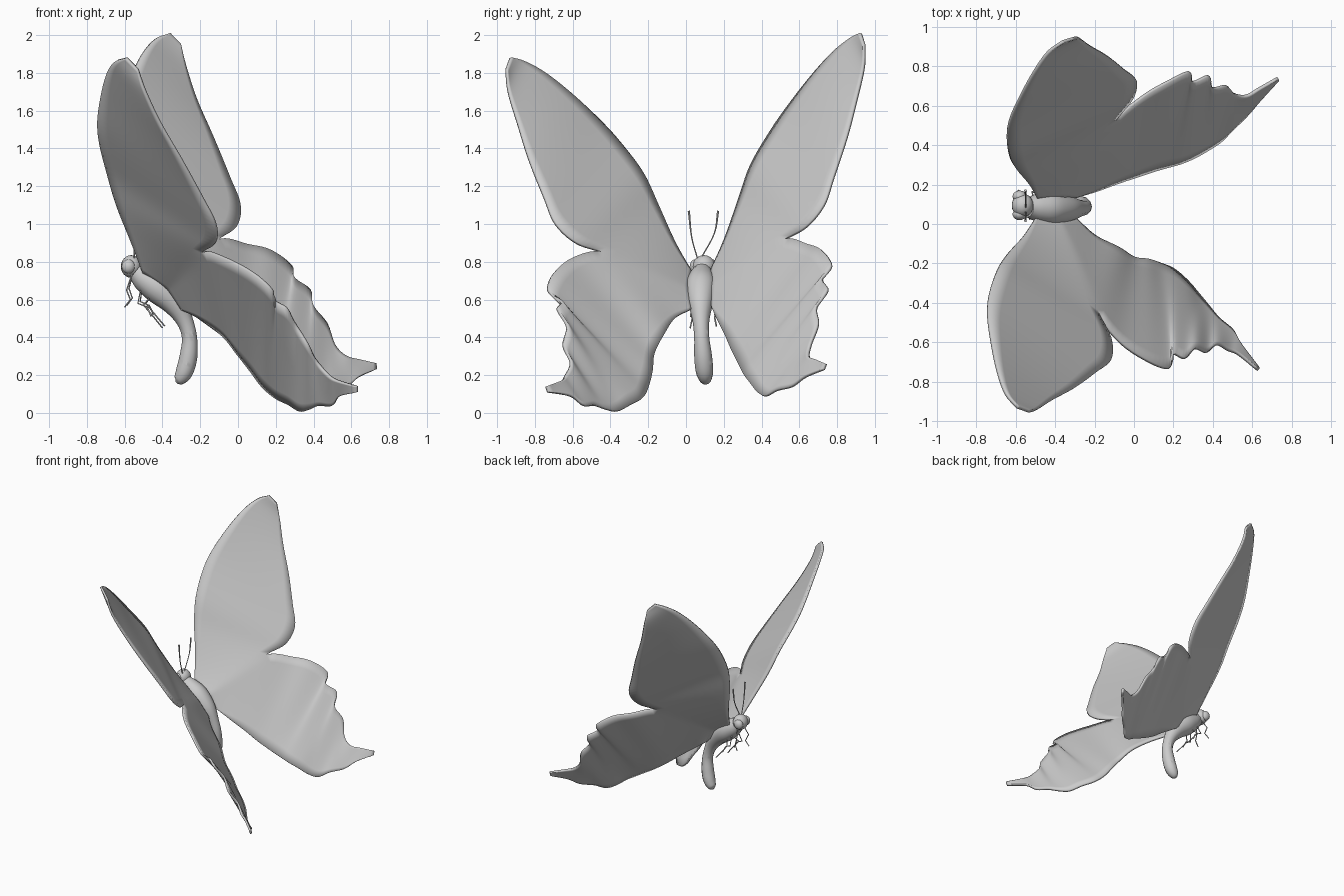
import bpy
import bmesh
from mathutils import Vector

if "Cube" in bpy.data.objects:
    bpy.data.objects.remove(bpy.data.objects["Cube"], do_unlink=True)

# One plain grey for the whole insect
grey = bpy.data.materials.new("plain grey")
grey.use_nodes = True
grey.diffuse_color = (0.6, 0.6, 0.6, 1)
shader = grey.node_tree.nodes["Principled BSDF"]
shader.inputs["Base Color"].default_value = grey.diffuse_color
shader.inputs["Roughness"].default_value = 0.7

# The insect is symmetric about a slightly tilted plane
NORMAL = Vector((0.09, 1, 0.07))
OFFSET = 0.088


def reflect(p):
    distance = (p.dot(NORMAL) - OFFSET) / NORMAL.length_squared
    return p - 2 * distance * NORMAL


def left_place(p):
    """Mirrored point; the left fore wing bends back towards its tip."""
    q = reflect(Vector(p))
    return q + Vector((0.05 * max(0, q.z - 0.9) ** 2, 0, 0))


def on_plane(x, z):
    """Point of the symmetry plane at the given x and z."""
    return Vector((x, OFFSET - NORMAL.x * x - NORMAL.z * z, z))


def smooth_path(points, steps):
    """Catmull-Rom samples through points of any dimension."""
    pts = [Vector(p) for p in points]
    pts = [2 * pts[0] - pts[1]] + pts + [2 * pts[-1] - pts[-2]]
    samples = []
    for a, b, c, d in zip(pts, pts[1:], pts[2:], pts[3:]):
        for i in range(steps):
            t = i / steps
            samples.append(b + (c - a) * (t / 2)
                           + (2 * a - 5 * b + 4 * c - d) * (t * t / 2)
                           + (3 * b - a - 3 * c + d) * (t ** 3 / 2))
    return samples + [pts[-2]]


def finish(obj):
    obj.data.materials.append(grey)
    bpy.ops.object.select_all(action="DESELECT")
    obj.select_set(True)
    bpy.context.view_layer.objects.active = obj
    if obj.type == "CURVE":
        bpy.ops.object.convert(target="MESH")
    bpy.ops.object.shade_smooth_by_angle()


def tube(name, points, radii, steps=4, resolution=1):
    """Round tube of changing radius along a smooth path."""
    curve = bpy.data.curves.new(name, "CURVE")
    curve.dimensions = "3D"
    curve.bevel_depth = 1
    curve.bevel_resolution = resolution
    curve.use_fill_caps = True
    samples = smooth_path([(*p, r) for p, r in zip(points, radii)], steps)
    spline = curve.splines.new("POLY")
    spline.points.add(len(samples) - 1)
    for point, s in zip(spline.points, samples):
        point.co = (s[0], s[1], s[2], 1)
        point.radius = max(s[3], 0.001)
    obj = bpy.data.objects.new(name, curve)
    bpy.context.collection.objects.link(obj)
    finish(obj)


def ball(name, center, scale):
    bpy.ops.mesh.primitive_uv_sphere_add(segments=20, ring_count=12, radius=1,
                                         location=center)
    obj = bpy.context.object
    obj.name = name
    obj.scale = scale
    finish(obj)


# Ribs of each wing from root to tip: front edge point, rear edge point
FORE = [
    ((-0.5, 0.03, 0.74), (-0.38, 0.03, 0.65)),
    ((-0.56, -0.06, 0.9), (-0.28, -0.2, 0.75)),
    ((-0.64, -0.15, 1.1), (-0.19, -0.44, 0.85)),
    ((-0.69, -0.23, 1.27), (-0.12, -0.58, 0.9)),
    ((-0.73, -0.35, 1.43), (-0.12, -0.69, 1)),
    ((-0.74, -0.46, 1.55), (-0.19, -0.75, 1.14)),
    ((-0.72, -0.61, 1.69), (-0.3, -0.83, 1.34)),
    ((-0.69, -0.75, 1.8), (-0.41, -0.89, 1.53)),
    ((-0.65, -0.86, 1.86), (-0.49, -0.94, 1.7)),
    ((-0.59, -0.93, 1.88), (-0.53, -0.95, 1.82)),
]
RIGHT_HIND = [
    (FORE[0][1], (-0.3, 0.03, 0.55)),
    (FORE[1][1], (-0.2, -0.06, 0.5)),
    (FORE[2][1], (-0.08, -0.12, 0.41)),
    ((-0.07, -0.6, 0.82), (0, -0.17, 0.31)),
    ((0.08, -0.7, 0.74), (0.07, -0.18, 0.22)),
    ((0.18, -0.73, 0.65), (0.13, -0.2, 0.14)),
    ((0.2, -0.66, 0.59), (0.2, -0.23, 0.08)),
    ((0.26, -0.68, 0.55), (0.27, -0.29, 0.045)),
    ((0.31, -0.63, 0.46), (0.33, -0.36, 0.01)),
    ((0.37, -0.65, 0.36), (0.38, -0.42, 0.02)),
    ((0.42, -0.61, 0.27), (0.43, -0.48, 0.04)),
    ((0.48, -0.64, 0.2), (0.5, -0.54, 0.04)),
    ((0.53, -0.66, 0.17), (0.54, -0.61, 0.09)),
    ((0.63, -0.74, 0.14), (0.63, -0.73, 0.11)),
]
LEFT_FORE = [[left_place(p) for p in rib] for rib in FORE]
LEFT_HIND = [
    (LEFT_FORE[0][1], (-0.29, 0.14, 0.56)),
    (LEFT_FORE[1][1], (-0.19, 0.17, 0.49)),
    (LEFT_FORE[2][1], (-0.08, 0.21, 0.41)),
    ((0.05, 0.65, 0.89), (0.01, 0.24, 0.34)),
    ((0.17, 0.72, 0.86), (0.1, 0.27, 0.28)),
    ((0.28, 0.77, 0.78), (0.17, 0.29, 0.24)),
    ((0.3, 0.72, 0.71), (0.24, 0.31, 0.2)),
    ((0.38, 0.75, 0.65), (0.31, 0.34, 0.16)),
    ((0.4, 0.69, 0.56), (0.38, 0.38, 0.11)),
    ((0.47, 0.7, 0.47), (0.44, 0.42, 0.09)),
    ((0.51, 0.66, 0.36), (0.5, 0.48, 0.12)),
    ((0.57, 0.65, 0.3), (0.58, 0.56, 0.14)),
    ((0.64, 0.69, 0.28), (0.64, 0.63, 0.19)),
    ((0.73, 0.74, 0.26), (0.73, 0.73, 0.23)),
]
STEPS, COLUMNS = 5, 10


def sheet(bm, ribs):
    """Quad sheet spanned between the front and rear edges of a wing."""
    front = smooth_path([r[0] for r in ribs], STEPS)
    rear = smooth_path([r[1] for r in ribs], STEPS)
    rows = [[bm.verts.new(a.lerp(b, i / COLUMNS)) for i in range(COLUMNS + 1)]
            for a, b in zip(front, rear)]
    for low, high in zip(rows, rows[1:]):
        for i in range(COLUMNS):
            bm.faces.new((low[i], low[i + 1], high[i + 1], high[i]))
    return rows


def wing_pair(name, fore_ribs, hind_ribs):
    """Fore and hind wing of one side, joined from the root to the notch."""
    bm = bmesh.new()
    fore = sheet(bm, fore_ribs)
    hind = sheet(bm, hind_ribs)
    seam = {hind[i][0]: fore[i][-1] for i in range(2 * STEPS + 1)}
    bmesh.ops.weld_verts(bm, targetmap=seam)
    # Iron out creases behind the teeth, leaving the outline as drawn
    inner = [v for v in bm.verts if not v.is_boundary]
    for _ in range(3):
        bmesh.ops.smooth_vert(bm, verts=inner, factor=0.5,
                              use_axis_x=True, use_axis_y=True, use_axis_z=True)
    bmesh.ops.recalc_face_normals(bm, faces=bm.faces)
    mesh = bpy.data.meshes.new(name)
    bm.to_mesh(mesh)
    bm.free()
    obj = bpy.data.objects.new(name, mesh)
    bpy.context.collection.objects.link(obj)
    finish(obj)
    solid = obj.modifiers.new("thickness", "SOLIDIFY")
    solid.thickness = 0.016
    solid.offset = 0


wing_pair("right_wings", FORE, RIGHT_HIND)
wing_pair("left_wings", LEFT_FORE, LEFT_HIND)

# Thorax and hanging abdomen as one tapering body
spine = [(-0.54, 0.75), (-0.49, 0.71), (-0.42, 0.66), (-0.34, 0.585), (-0.283, 0.49),
         (-0.257, 0.4), (-0.262, 0.3), (-0.283, 0.22), (-0.31, 0.175), (-0.325, 0.16)]
tube("body", [on_plane(*p) for p in spine],
     [0.05, 0.072, 0.083, 0.068, 0.045, 0.04, 0.047, 0.046, 0.032, 0.008],
     steps=5, resolution=4)

# Head with an eye on each side
head = on_plane(-0.565, 0.775) + Vector((0, 0.01, 0))
ball("head", head, (0.055, 0.06, 0.06))
for side, label in ((-1, "right"), (1, "left")):
    ball(label + "_eye", head + Vector((-0.015, side * 0.045, 0)), (0.036, 0.03, 0.038))

# Antennae
for label, path in {"right": [(0.06, 0.82), (0.03, 0.93), (0.015, 1.07)],
                    "left": [(0.08, 0.82), (0.15, 0.95), (0.17, 1.07)]}.items():
    tube(label + "_antenna", [(-0.55, y, z) for y, z in path], [0.004, 0.004, 0.007])

# Three pairs of thin jointed legs: hip, knee, ankle and toe as x, z
LEGS = {
    "front": [(-0.56, 0.74), (-0.59, 0.65), (-0.57, 0.6), (-0.6, 0.56)],
    "middle": [(-0.51, 0.68), (-0.53, 0.58), (-0.48, 0.56), (-0.46, 0.51)],
    "hind": [(-0.46, 0.62), (-0.5, 0.57), (-0.44, 0.5), (-0.4, 0.45)],
}
for label, path in LEGS.items():
    right = [on_plane(*p) - Vector((0, out, 0))
             for p, out in zip(path, (0.03, 0.07, 0.06, 0.07))]
    tube("right_" + label + "_leg", right, [0.004] * 4, steps=1)
    tube("left_" + label + "_leg", [reflect(p) for p in right], [0.004] * 4, steps=1)
